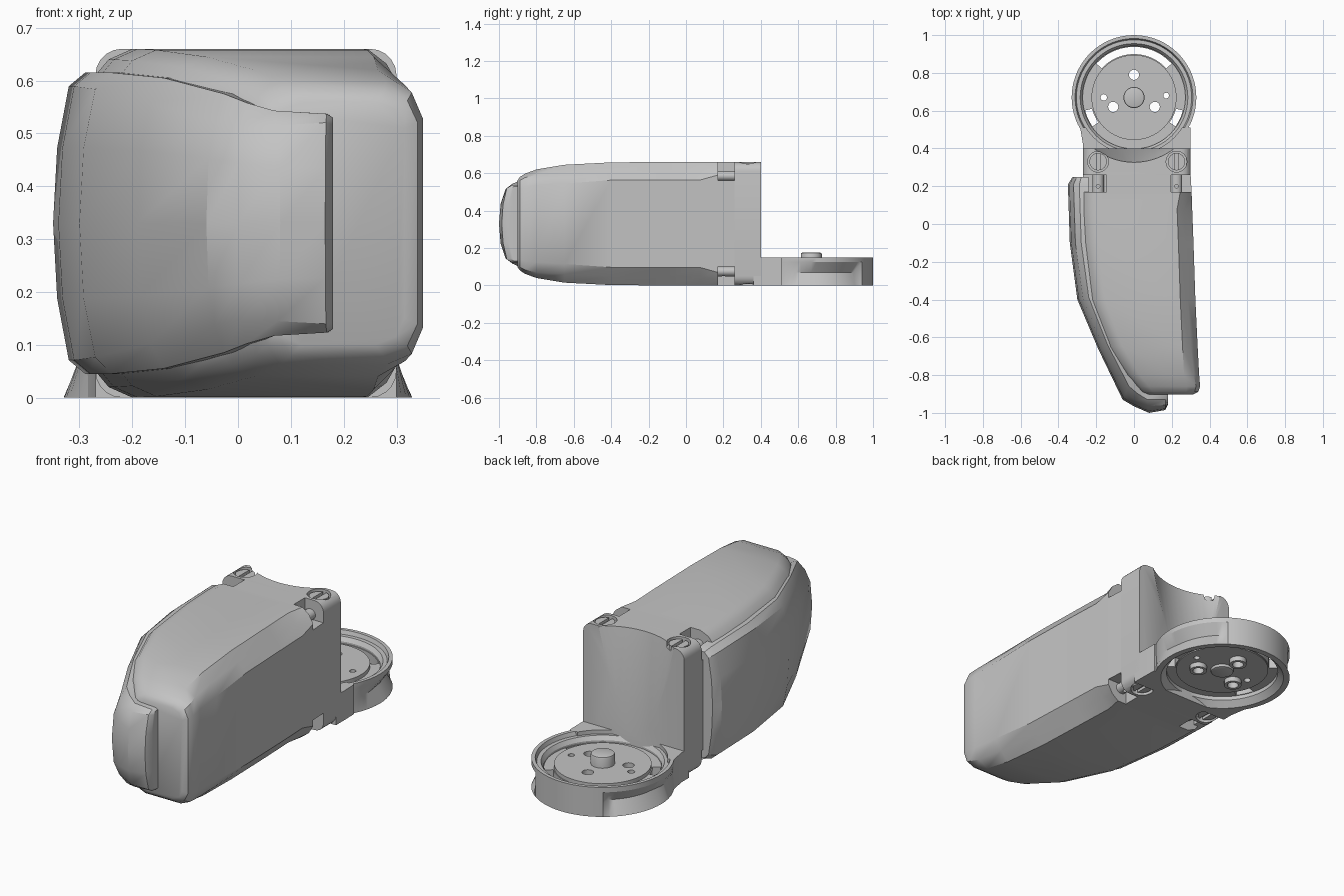
import bpy, bmesh
from math import sin, cos, radians, pi
from mathutils import Vector

if "Cube" in bpy.data.objects:
    bpy.data.objects.remove(bpy.data.objects["Cube"], do_unlink=True)

grey = bpy.data.materials.new("light grey")
grey.use_nodes = True
tone = (0.55, 0.55, 0.55, 1)
grey.diffuse_color = tone
grey.node_tree.nodes["Principled BSDF"].inputs["Base Color"].default_value = tone

MID = 0.33            # mid height of the housing
HUB_Y = 0.67          # joint axis


def finish(name, bm):
    bmesh.ops.recalc_face_normals(bm, faces=bm.faces)
    mesh = bpy.data.meshes.new(name)
    bm.to_mesh(mesh)
    bm.free()
    mesh.materials.append(grey)
    ob = bpy.data.objects.new(name, mesh)
    bpy.context.collection.objects.link(ob)
    return ob


def loft(name, rings, closed=False):
    bm = bmesh.new()
    rows = [[bm.verts.new(p) for p in ring] for ring in rings]
    n = len(rows[0])
    for a, b in zip(rows, rows[1:] + rows[:1] if closed else rows[1:]):
        for i in range(n):
            j = (i + 1) % n
            bm.faces.new((a[i], a[j], b[j], b[i]))
    if not closed:
        bm.faces.new(rows[0])
        bm.faces.new(rows[-1])
    return finish(name, bm)


def box(name, lo, hi):
    bm = bmesh.new()
    bmesh.ops.create_cube(bm, size=1)
    lo, hi = Vector(lo), Vector(hi)
    for v in bm.verts:
        v.co = (lo + hi) / 2 + v.co * (hi - lo)
    return finish(name, bm)


def cyl(name, x, y, z0, z1, r, r2=None, segs=32):
    bm = bmesh.new()
    bmesh.ops.create_cone(bm, cap_ends=True, segments=segs, radius1=r,
                          radius2=r if r2 is None else r2, depth=z1 - z0)
    bmesh.ops.translate(bm, verts=bm.verts, vec=(x, y, (z0 + z1) / 2))
    return finish(name, bm)


def apply(ob, mod):
    bpy.ops.object.select_all(action='DESELECT')
    bpy.context.view_layer.objects.active = ob
    ob.select_set(True)
    bpy.ops.object.modifier_apply(modifier=mod.name)


def cut(ob, *cutters):
    for c in cutters:
        mod = ob.modifiers.new("cut", 'BOOLEAN')
        mod.operation, mod.solver, mod.object = 'DIFFERENCE', 'EXACT', c
        apply(ob, mod)
        bpy.data.objects.remove(c, do_unlink=True)


def polar(r, a, z):
    return (r * cos(a), HUB_Y + r * sin(a), z)


# Main housing: flat chamfers that turn round at the nose and the rear;
# m places the middle of each right corner, 0.5 being a flat chamfer
def housing_ring(y, xl, xr, h, cw, ch, m):
    half = [(xl, h - 0.05), (xl + 0.025, h - 0.02), (xl + 0.07, h),
            (xr - cw, h), (xr - cw * m, h - ch * m), (xr, h - ch)]
    loop = half + [(x, -z) for x, z in reversed(half)]
    return [(x, y, MID + z) for x, z in loop]


housing = loft("housing", [housing_ring(*s) for s in (
    (0.26, -0.27, 0.30, 0.33, 0.05, 0.05, 0.3),
    (0.17, -0.27, 0.305, 0.33, 0.06, 0.07, 0.4),
    (0.08, -0.27, 0.308, 0.33, 0.08, 0.095, 0.5),
    (-0.10, -0.26, 0.315, 0.33, 0.08, 0.095, 0.5),
    (-0.40, -0.225, 0.325, 0.328, 0.08, 0.095, 0.5),
    (-0.65, -0.13, 0.337, 0.315, 0.08, 0.10, 0.45),
    (-0.80, -0.04, 0.345, 0.29, 0.08, 0.085, 0.35),
    (-0.86, 0.01, 0.35, 0.268, 0.07, 0.07, 0.3),
    (-0.888, 0.03, 0.34, 0.25, 0.065, 0.06, 0.3),
    (-0.902, 0.05, 0.315, 0.23, 0.055, 0.05, 0.3))])

# Rear block with a scooped back that clears the joint
rear_block = box("rear_block", (-0.27, 0.26, 0), (0.30, 0.40, 0.66))
bm = bmesh.new()
bm.from_mesh(rear_block.data)
long_edges = [e for e in bm.edges
              if abs(e.verts[0].co.y - e.verts[1].co.y) > 0.1]
bmesh.ops.bevel(bm, geom=long_edges, offset=0.05, segments=5,
                profile=0.5, affect='EDGES')
bm.to_mesh(rear_block.data)
bm.free()
cut(rear_block, cyl("scoop", 0, HUB_Y, 0.15, 0.67, 0.27, 0.345, 64))

# Corner notches with clamp posts, and slotted screws, top and bottom
for side, x in (("right", -0.19), ("left", 0.225)):
    outer = -0.30 if x < 0 else 0.35
    inner = x + (0.045 if x < 0 else -0.03)
    for level, s in (("top", 1), ("bottom", -1)):
        z = sorted((MID + s * 0.23, MID + s * 0.36))
        cut(housing, box("notch", (min(inner, outer), 0.17, z[0]),
                         (max(inner, outer), 0.27, z[1])))
        post = loft(f"{level}_{side}_clamp_post",
                    [[(x + 0.03 * cos(k * pi / 8), y,
                       MID + s * 0.255 + 0.027 * sin(k * pi / 8))
                      for k in range(16)] for y in (0.165, 0.265)])
        cut(post, cyl("cross_hole", x, 0.20, z[0] - 0.1, z[1] + 0.1, 0.01, segs=12))
        z = sorted((MID + s * 0.30, MID + s * 0.36))
        cut(rear_block, cyl("pocket", x, 0.33, z[0], z[1], 0.055))
        z = sorted((MID + s * 0.29, MID + s * 0.322))
        screw = cyl(f"{level}_{side}_screw", x, 0.33, z[0], z[1], 0.046)
        z = sorted((MID + s * 0.308, MID + s * 0.34))
        cut(screw, box("slot", (x - 0.009, 0.27, z[0]), (x + 0.009, 0.39, z[1])))


# Side cover: bowed section swept round the flank and over the nose;
# e sets how far the outer face reaches before the rim chamfer
def cover_ring(ox, oy, ix, iy, h, e):
    half = [(1, 1), (0.55, 1), (0.27, e), (0.07, 0.5)]
    loop = half + [(0, 0)] + [(t, -z) for t, z in reversed(half)]
    return [(ox + t * (ix - ox), oy + t * (iy - oy), MID + z * h)
            for t, z in loop]


loft("side_cover", [cover_ring(*s) for s in (
    (0.18, -0.955, 0.18, -0.89, 0.20, 0.93),
    (0.165, -0.985, 0.17, -0.885, 0.207, 0.92),
    (0.08, -1.00, 0.06, -0.87, 0.213, 0.87),
    (0.00, -0.965, 0.03, -0.84, 0.228, 0.80),
    (-0.06, -0.93, 0.00, -0.80, 0.245, 0.78),
    (-0.19, -0.66, -0.10, -0.62, 0.275, 0.83),
    (-0.30, -0.40, -0.19, -0.38, 0.285, 0.89),
    (-0.34, -0.10, -0.23, -0.10, 0.285, 0.91),
    (-0.35, 0.21, -0.24, 0.21, 0.285, 0.91),
    (-0.325, 0.25, -0.24, 0.25, 0.27, 0.91))])


# Joint ring: full wall at the back, waist deepening away from the neck
def ring_profile(a):
    if abs(a - pi / 2) < radians(36):
        depth = 0
    else:
        depth = 0.037 * min(1, max(0, (sin(a) + 0.55) / 0.6))
    prof = [(0.33, 0), (0.33 - depth, 0.07), (0.33, 0.125), (0.33, 0.15),
            (0.312, 0.15), (0.305, 0.13), (0.285, 0.13), (0.272, 0.11),
            (0.272, 0.03), (0.30, 0)]
    return [polar(r, a, z) for r, z in prof]


loft("joint_ring", [ring_profile(2 * pi * k / 72) for k in range(72)], closed=True)

# Neck tying the ring to the rear block
neck = loft("neck", [[(-w0, y, 0), (w1, y, 0), (w1, y, 0.15), (-w0, y, 0.15)]
                     for y, w0, w1 in ((0.36, 0.27, 0.30), (0.42, 0.27, 0.30),
                                       (0.51, 0.285, 0.298))])
cut(neck, cyl("ring_clearance", 0, HUB_Y, -0.1, 0.3, 0.30, segs=64))


# Hub plate with raised centre, slots and bolt holes
def arc_slot(a0, a1):
    steps = [radians(a0 + (a1 - a0) * k / 12) for k in range(13)]
    return loft("arc_slot", [[polar(0.23, a, 0), polar(0.268, a, 0),
                              polar(0.268, a, 0.2), polar(0.23, a, 0.2)]
                             for a in steps])


bolts = [(0, 0.79), (0.11, 0.62), (-0.11, 0.62)]
hub = cyl("hub_plate", 0, HUB_Y, 0.05, 0.10, 0.276, segs=72)
cut(hub, arc_slot(42, 138), arc_slot(-35, -15), arc_slot(195, 215))
centre = cyl("hub_centre", 0, HUB_Y, 0.045, 0.12, 0.225, segs=64)
for x, y, r in [(*b, 0.027) for b in bolts] + [(0.17, 0.68, 0.015), (-0.16, 0.67, 0.017)]:
    for part in (hub, centre):
        cut(part, cyl("bolt_hole", x, y, 0, 0.2, r, segs=20))
for i, (x, y) in enumerate(bolts):
    collar = cyl(f"bolt_collar_{i + 1}", x, y, 0.02, 0.05, 0.042, segs=24)
    cut(collar, cyl("bolt_hole", x, y, 0, 0.2, 0.027, segs=20))
boss = cyl("hub_boss", 0, HUB_Y, 0.03, 0.175, 0.056)
rim = boss.modifiers.new("round", 'BEVEL')
rim.width, rim.segments, rim.angle_limit = 0.008, 2, radians(40)
apply(boss, rim)

# Smooth curved surfaces, keep hard edges
bpy.ops.object.select_all(action='DESELECT')
for ob in bpy.context.collection.objects:
    if ob.type == 'MESH' and ob.data.materials and ob.data.materials[0] == grey:
        ob.select_set(True)
        bpy.context.view_layer.objects.active = ob
bpy.ops.object.shade_smooth_by_angle(angle=radians(32))
